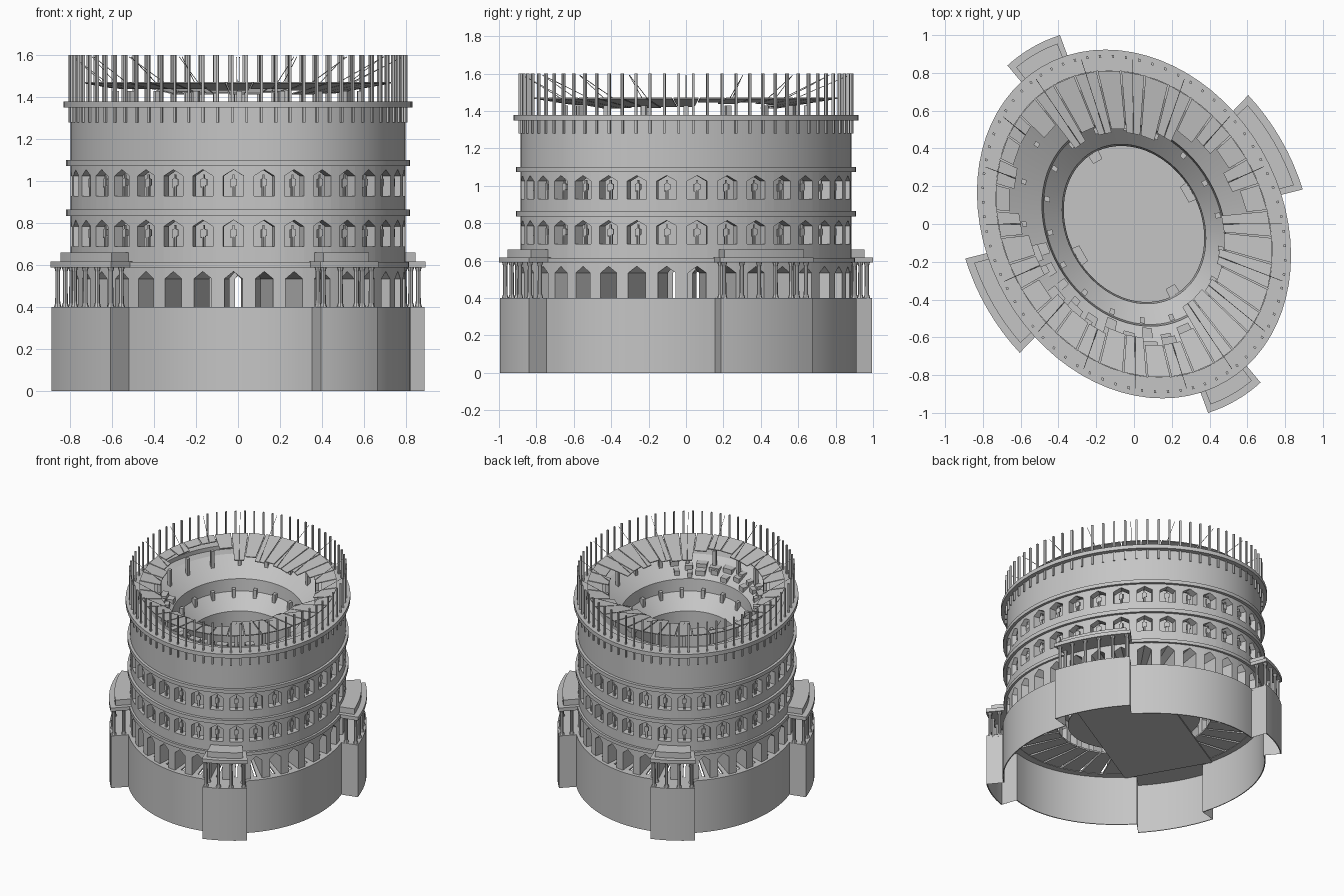
import bpy, bmesh, math, random
from mathutils import Matrix, Vector

if "Cube" in bpy.data.objects:
    bpy.data.objects.remove(bpy.data.objects["Cube"])

random.seed(4)
A, B = 0.96, 0.777            # half axes of the oval plan
TILT = math.radians(120)      # direction of the long axis
BAYS = 34
STEP = 360 / BAYS

stone = bpy.data.materials.new("grey_stone")
stone.diffuse_color = (0.56, 0.56, 0.56, 1)
stone.use_nodes = True
stone.node_tree.nodes["Principled BSDF"].inputs["Base Color"].default_value = stone.diffuse_color


def P(t, s, z, d=0.0):
    """Point on the oval: angle in degrees, scale, height, outward offset."""
    r = math.radians(t)
    u, v = (A * s + d) * math.cos(r), (B * s + d) * math.sin(r)
    c, k = math.cos(TILT), math.sin(TILT)
    return Vector((u * c - v * k, u * k + v * c, z))


def finish(name, bm, smooth=False):
    bmesh.ops.remove_doubles(bm, verts=bm.verts, dist=1e-5)
    bmesh.ops.recalc_face_normals(bm, faces=bm.faces)
    me = bpy.data.meshes.new(name)
    bm.to_mesh(me)
    bm.free()
    me.materials.append(stone)
    ob = bpy.data.objects.new(name, me)
    bpy.context.collection.objects.link(ob)
    if smooth:
        bpy.ops.object.select_all(action='DESELECT')
        ob.select_set(True)
        bpy.context.view_layer.objects.active = ob
        bpy.ops.object.shade_smooth_by_angle(angle=math.radians(25))
    return ob


def face(bm, pts):
    return bm.faces.new([bm.verts.new(p) for p in pts])


def hexa(bm, lo, hi):
    """Closed block between two matching loops of points."""
    a = [bm.verts.new(p) for p in lo]
    b = [bm.verts.new(p) for p in hi]
    bm.faces.new(a[::-1])
    bm.faces.new(b)
    n = len(a)
    for i in range(n):
        j = (i + 1) % n
        bm.faces.new((a[i], a[j], b[j], b[i]))


def block(bm, t0, t1, s0, s1, z0, z1, d0=0.0, d1=0.0, n=1):
    """Sector of the oval, optionally split into n curved steps."""
    ts = [t0 + (t1 - t0) * i / n for i in range(n + 1)]
    plan = [(t, s0, d0) for t in ts] + [(t, s1, d1) for t in ts[::-1]]
    hexa(bm, [P(t, s, z0, d) for t, s, d in plan], [P(t, s, z1, d) for t, s, d in plan])


def sweep(name, profile, n=72):
    """Closed (scale, height) profile carried round the oval."""
    bm = bmesh.new()
    rows = [[bm.verts.new(P(360 * i / n, s, z)) for s, z in profile] for i in range(n)]
    m = len(profile)
    for i in range(n):
        a, b = rows[i], rows[(i + 1) % n]
        for j in range(m):
            k = (j + 1) % m
            bm.faces.new((a[j], b[j], b[k], a[k]))
    return finish(name, bm, True)


def arcade(name, zb, sill, spring, apex, zt, so, si, h):
    """Ring wall with one pointed opening in each bay."""
    bm = bmesh.new()
    for i in range(BAYS):
        t0, tc, t1 = i * STEP, (i + 0.5) * STEP, (i + 1) * STEP
        for a, b in ((t0, tc - h), (tc + h, t1)):
            for s in (so, si):
                face(bm, [P(a, s, zb), P(b, s, zb), P(b, s, zt), P(a, s, zt)])
            for z in (zb, zt):
                face(bm, [P(a, so, z), P(b, so, z), P(b, si, z), P(a, si, z)])
        for s in (so, si):
            for e in (tc - h, tc + h):
                face(bm, [P(e, s, spring), P(tc, s, apex), P(tc, s, zt), P(e, s, zt)])
                if sill > zb:
                    face(bm, [P(e, s, zb), P(tc, s, zb), P(tc, s, sill), P(e, s, sill)])
        hole = [(tc - h, sill), (tc - h, spring), (tc, apex), (tc + h, spring), (tc + h, sill)]
        if sill > zb:
            hole.append((tc, sill))
        for k in range(len(hole) if sill > zb else 4):
            (a, za), (b, zc) = hole[k], hole[(k + 1) % len(hole)]
            face(bm, [P(a, so, za), P(b, so, zc), P(b, si, zc), P(a, si, za)])
    return finish(name, bm, True)


# Porch list: centre angle, half width in angle, column count
PORCHES = [(0, 10, 4), (90, 15.2, 6), (180, 10, 4), (270, 15.2, 6)]
OUT = 0.123

# Hollow base following the porch outline
bm = bmesh.new()
outline = []
for k, (tc, w, n) in enumerate(PORCHES):
    nt, nw, _ = PORCHES[(k + 1) % 4]
    nt += 360 if nt < tc else 0
    outline += [(tc - w, 0.0)] + [(tc - w + 2 * w * i / 8, OUT) for i in range(9)] + [(tc + w, 0.0)]
    g0, g1 = tc + w, nt - nw
    outline += [(g0 + (g1 - g0) * i / 16, 0.0) for i in range(1, 16)]
for i in range(len(outline)):
    (a, da), (b, db) = outline[i], outline[(i + 1) % len(outline)]
    ring = [((a, .993, 0, da), (b, .993, 0, db)), ((a, .993, .4, da), (b, .993, .4, db)),
            ((a, .93, .4, 0), (b, .93, .4, 0)), ((a, .93, .385, 0), (b, .93, .385, 0)),
            ((a, .985, .385, da), (b, .985, .385, db)), ((a, .985, 0, da), (b, .985, 0, db))]
    for j in range(6):
        (p, q), (r, s) = ring[j], ring[(j + 1) % 6]
        pts = []
        for c in (P(*p), P(*q), P(*s), P(*r)):
            if all((c - o).length > 1e-5 for o in pts):
                pts.append(c)
        if len(pts) > 2:
            face(bm, pts)
finish("base_wall", bm, True)

# Three arcaded storeys, inner walls and attic
arcade("lower_arcade", .40, .40, .535, .57, .595, .965, .62, 3.1)
arcade("middle_arcade", .615, .69, .785, .815, .84, .965, .90, 3.5)
arcade("upper_arcade", .86, .93, 1.025, 1.055, 1.08, .965, .90, 3.5)
sweep("gallery_back_wall", [(.83, .60), (.85, .60), (.85, 1.1), (.83, 1.1)])
sweep("attic_wall", [(.90, 1.09), (.965, 1.09), (.965, 1.36), (.90, 1.36)])
for nm, s0, s1, z0, z1 in (("lower_cornice", .52, .985, .59, .615),
                           ("middle_cornice", .84, .99, .835, .865),
                           ("upper_cornice", .84, .99, 1.073, 1.10),
                           ("top_cornice", .885, 1.006, 1.35, 1.38)):
    sweep(nm, [(s0, z0), (s1, z0), (s1, z1), (s0, z1)])

# Wedge floor of the lowest passage, with narrow gaps
bm = bmesh.new()
for i in range(BAYS):
    c = (i + .5) * STEP
    block(bm, c - STEP / 2, c - .7, .58, .935, .388, .4)
    block(bm, c + .7, c + STEP / 2, .58, .935, .388, .4)
finish("passage_floor", bm)

# Sloping inner bowl: inner wall, lower terrace, podium, upper slope
sweep("seating_bowl", [(.45, .58), (.46, 1.06), (.58, 1.16), (.59, 1.25), (.80, 1.35), (.90, 1.35),
                       (.90, 1.10), (.60, 1.05), (.50, .58)])

# Arena floor: oval and crossing slab under it
bm = bmesh.new()
hexa(bm, [P(t, .5, .39) for t in range(0, 360, 5)], [P(t, .5, .4) for t in range(0, 360, 5)])
finish("arena_floor", bm)
bm = bmesh.new()
bmesh.ops.create_cube(bm, size=1, matrix=Matrix.Rotation(TILT, 4, 'Z') @ Matrix.Translation((0, 0, .385))
                      @ Matrix.Diagonal((.66, 1.44, .012, 1)))
finish("floor_slab", bm)

# Arena gates on the axes, terrace posts, gallery posts and seat blocks
bm = bmesh.new()
for t, w in ((0, 5), (90, 7), (180, 5), (270, 7)):
    block(bm, t - w, t + w, .40, .50, .40, .60)
finish("arena_gates", bm)
bm = bmesh.new()
for t in range(10, 370, 20):
    block(bm, t - 1.6, t + 1.6, .54, .575, 1.12, 1.19)
finish("terrace_posts", bm)
bm = bmesh.new()
for t in range(5, 365, 20):
    block(bm, t - 1.2, t + 1.2, .70, .73, 1.28, 1.43)
finish("gallery_posts", bm)
bm = bmesh.new()
for i in range(BAYS):
    t = i * STEP
    if 70 < t < 200:
        for s in (.60, .66):
            s += random.choice((0, .02, .04))
            z = 1.25 + (s - .59) * .48
            block(bm, t + 1, t + random.choice((5, 7, 9)), s, s + .06, z - .02, z + .035)
finish("seat_blocks", bm)

# Awning strips of uneven length, and their ropes
strips, ropes = bmesh.new(), bmesh.new()
for i in range(36):
    t0, t1 = i * 10 + .3, i * 10 + 9.7
    t = (t0 + t1) / 2
    if t > 300 or t < 10 or 180 < t < 250:
        s1 = random.choice((.53, .55, .58))
    elif 15 < t < 75:
        s1 = random.choice((.74, .77, .80))
    else:
        s1 = random.choice((.66, .70, .75))
    z1 = 1.47 - .05 * (.885 - s1) / .35
    lo = [P(t0, .885, 1.465), P(t1, .885, 1.465), P(t1, s1, z1 - .006), P(t0, s1, z1 - .006)]
    hexa(strips, lo, [p + Vector((0, 0, .006)) for p in lo])
    if i % 2 == 0:
        e = .1
        tri = ((-e, 0), (e, 0), (0, .004))
        hexa(ropes, [P(t + a, .965, 1.59 + z) for a, z in tri], [P(t + a * 2, s1, z1 + z) for a, z in tri])
finish("awning_strips", strips)
finish("awning_ropes", ropes)

# Masts round the top, passing through the cornice
bm = bmesh.new()
for i in range(72):
    t = i * 5 + 2.5
    block(bm, t - .42, t + .42, .960, .976, 1.28, 1.60)
finish("masts", bm)

# Porches: columns, slab and upper block
cols, slabs = bmesh.new(), bmesh.new()


def column(p):
    for z0, z1, r0, r1 in ((.40, .42, .018, .012), (.42, .57, .012, .011), (.57, .595, .011, .018)):
        bmesh.ops.create_cone(cols, cap_ends=True, segments=8, radius1=r0, radius2=r1, depth=z1 - z0,
                              matrix=Matrix.Translation((p.x, p.y, (z0 + z1) / 2)))


for tc, w, n in PORCHES:
    for i in range(n):
        column(P(tc + (w - 1.3) * (2 * i / (n - 1) - 1), .993, 0, OUT - .024))
    for side in (-1, 1):
        column(P(tc + side * (w - 1.3), .993, 0, .03))
    block(slabs, tc - w - .3, tc + w + .3, .95, .993, .59, .617, 0, OUT + .003, 8)
    block(slabs, tc - w + 1.6, tc + w - 1.6, .95, .993, .617, .66, 0, OUT - .035, 8)
finish("porch_columns", cols)
finish("porch_roofs", slabs, True)

# Standing figures in the two upper arcades
bm = bmesh.new()
for i in range(BAYS):
    t = (i + .5) * STEP
    for z in (.69, .93):
        for a0, a1, s0, s1, z0, z1 in ((-.6, -.1, .93, .942, 0, .045), (.1, .6, .93, .942, 0, .045),
                                       (-.65, .65, .928, .944, .045, .082), (-.3, .3, .93, .942, .082, .102),
                                       (-1.1, -.7, .932, .942, .04, .08), (.7, 1.2, .932, .942, .05, .08)):
            block(bm, t + a0, t + a1, s0, s1, z + z0, z + z1)
finish("arch_figures", bm)
